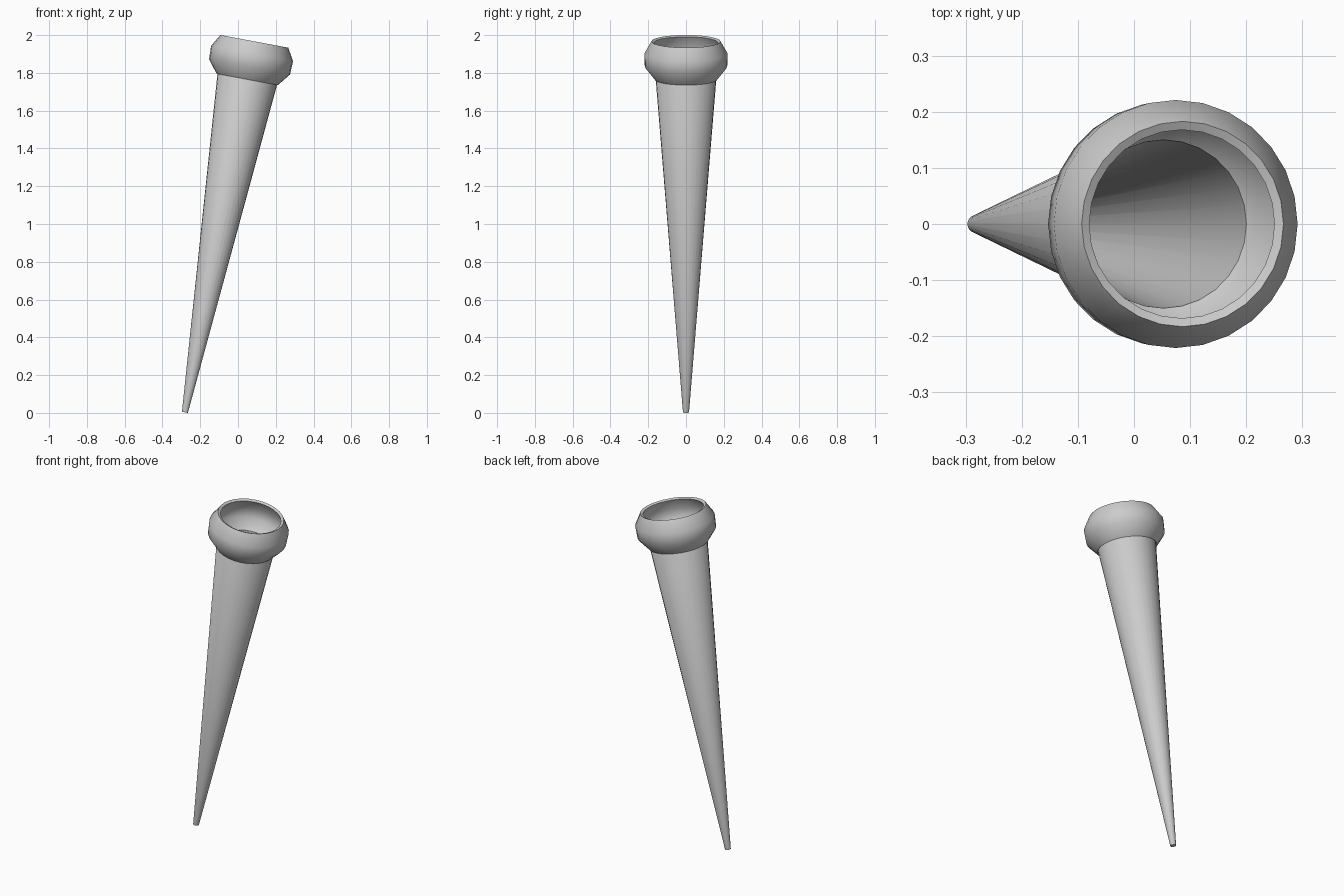
import bpy, bmesh, math
from mathutils import Matrix

if "Cube" in bpy.data.objects:
    bpy.data.objects.remove(bpy.data.objects["Cube"])

SIDES = 28
TILT = Matrix.Translation((-0.281, 0, 0.003)) @ Matrix.Rotation(math.radians(10.6), 4, 'Y')


def lathe(name, profile, closed, angle):
    """Spin (radius, height) points round the tilted axis."""
    bm = bmesh.new()
    rings = []
    for r, h in profile:
        rings.append([bm.verts.new((r * math.cos(2 * math.pi * i / SIDES),
                                    r * math.sin(2 * math.pi * i / SIDES), h))
                      for i in range(SIDES)])
    pairs = list(zip(rings, rings[1:]))
    if closed:
        pairs.append((rings[-1], rings[0]))
    for a, b in pairs:
        for i in range(SIDES):
            j = (i + 1) % SIDES
            bm.faces.new((a[i], a[j], b[j], b[i]))
    if not closed:
        # cap the outer and inner tip
        bm.faces.new(list(reversed(rings[0])))
        bm.faces.new(rings[-1])
    bmesh.ops.recalc_face_normals(bm, faces=bm.faces)
    bm.transform(TILT)
    mesh = bpy.data.meshes.new(name)
    bm.to_mesh(mesh)
    bm.free()
    obj = bpy.data.objects.new(name, mesh)
    bpy.context.collection.objects.link(obj)
    bpy.ops.object.select_all(action='DESELECT')
    obj.select_set(True)
    bpy.context.view_layer.objects.active = obj
    bpy.ops.object.shade_smooth_by_angle(angle=math.radians(angle))
    return obj


# hollow tapered shaft, from outer tip up to the mouth and back down inside
lathe("tapered_shaft",
      [(0.016, 0.0), (0.161, 1.80), (0.150, 1.815), (0.006, 0.04)], False, 50)

# bulging hollow collar: outer wall, lip, then inner wall
lathe("collar",
      [(0.165, 1.793), (0.218, 1.860), (0.221, 1.932), (0.183, 1.998),
       (0.168, 1.991), (0.204, 1.928), (0.202, 1.866), (0.150, 1.815)], True, 62)
